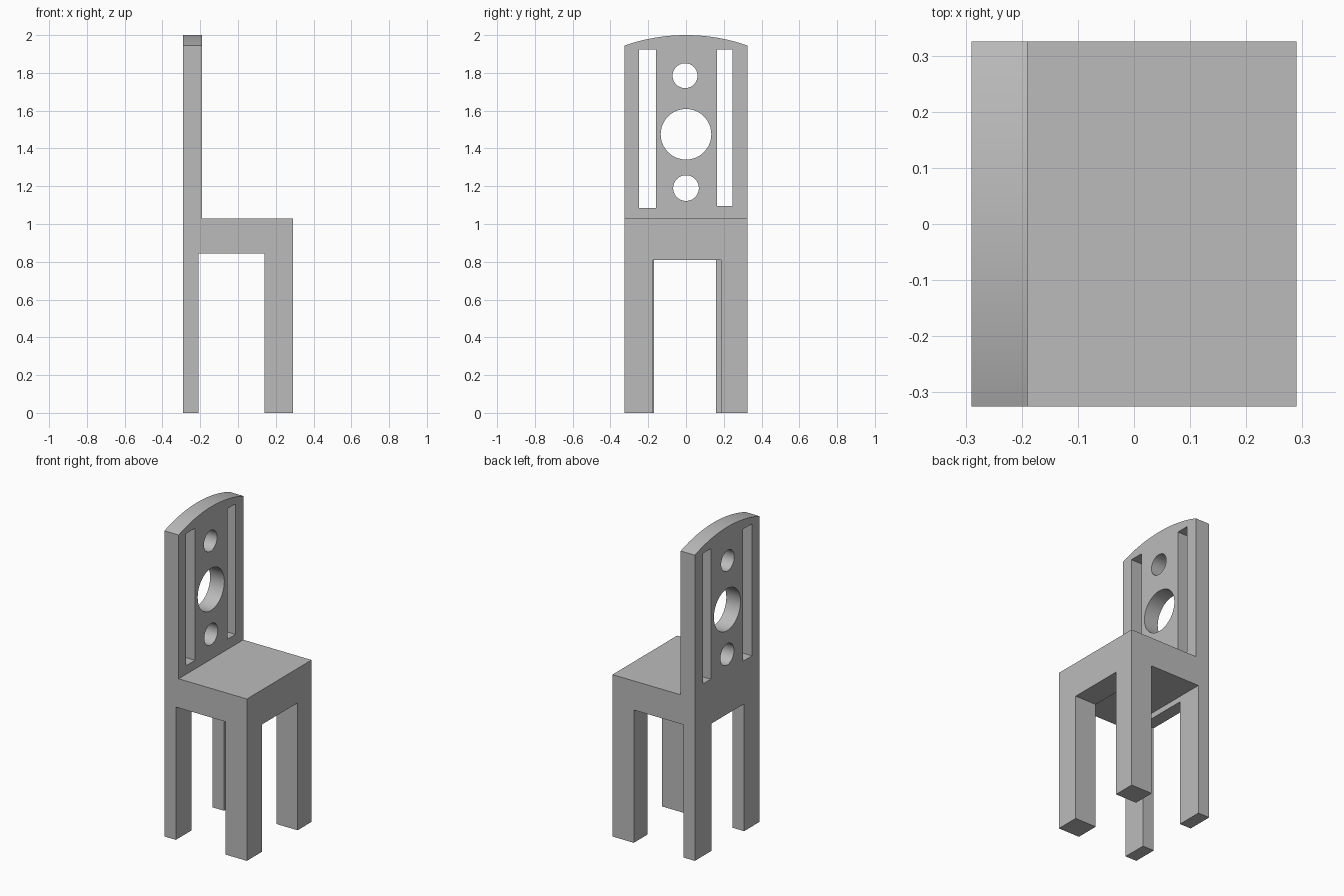
import bpy
import math

cube = bpy.data.objects.get("Cube")
if cube:
    bpy.data.objects.remove(cube, do_unlink=True)

grey = bpy.data.materials.new("plain grey")
grey.use_nodes = True
grey.diffuse_color = (0.5, 0.5, 0.5, 1)
grey.node_tree.nodes["Principled BSDF"].inputs["Base Color"].default_value = (0.5, 0.5, 0.5, 1)

W, H = 0.29, 0.325            # half extents of the seat in x and y
SEAT_TOP, SHOULDER = 1.03, 1.945


def box(name, x, y, z):
    """Box from (min, max) ranges."""
    bpy.ops.mesh.primitive_cube_add(size=1, location=[sum(r) / 2 for r in (x, y, z)])
    ob = bpy.context.object
    ob.name = name
    ob.scale = [r[1] - r[0] for r in (x, y, z)]
    bpy.ops.object.transform_apply(location=True, rotation=True, scale=True)
    return ob


def combine(target, other, operation):
    """Apply a boolean and discard the second object."""
    mod = target.modifiers.new("boolean", "BOOLEAN")
    mod.operation, mod.solver, mod.object = operation, "EXACT", other
    bpy.context.view_layer.objects.active = target
    bpy.ops.object.modifier_apply(modifier=mod.name)
    bpy.data.objects.remove(other, do_unlink=True)


def circle(y, z, r, n=40):
    return [(y + r * math.cos(math.tau * i / n), z + r * math.sin(math.tau * i / n))
            for i in range(n)]


def rect(y0, y1, z0, z1):
    return [(y0, z0), (y1, z0), (y1, z1), (y0, z1)]


def panel(name, loops, x0, x1):
    """Flat plate in the y-z plane; the first loop is the outline, the rest are holes."""
    curve = bpy.data.curves.new(name, "CURVE")
    curve.dimensions, curve.fill_mode = "2D", "BOTH"
    curve.extrude = (x1 - x0) / 2
    for loop in loops:
        spline = curve.splines.new("POLY")
        spline.points.add(len(loop) - 1)
        for point, (y, z) in zip(spline.points, loop):
            point.co = (y, z, 0, 1)
        spline.use_cyclic_u = True
    ob = bpy.data.objects.new(name, curve)
    bpy.context.collection.objects.link(ob)
    ob.location.x = (x0 + x1) / 2
    ob.rotation_euler = (math.pi / 2, 0, math.pi / 2)
    bpy.ops.object.select_all(action="DESELECT")
    ob.select_set(True)
    bpy.context.view_layer.objects.active = ob
    bpy.ops.object.convert(target="MESH")
    ob = bpy.context.object
    bpy.ops.object.transform_apply(location=True, rotation=True, scale=True)
    bpy.ops.object.mode_set(mode="EDIT")
    bpy.ops.mesh.select_all(action="SELECT")
    bpy.ops.mesh.remove_doubles(threshold=0.0001)
    bpy.ops.mesh.normals_make_consistent(inside=False)
    bpy.ops.object.mode_set(mode="OBJECT")
    return ob


# Seat and four legs: a block with crossing tunnels
chair = box("chair", (-W, W), (-H, H), (0, SEAT_TOP))
for x, y, top in [((-0.21, 0.14), (-1, 1), 0.845),
                  ((0, 1), (-0.175, 0.185), 0.81),
                  ((-1, 0), (-0.17, 0.16), 0.81)]:
    combine(chair, box("leg_gap", x, y, (-0.1, top)), "DIFFERENCE")

# Backrest: arched outline, two slots and three round holes
rise = 2 - SHOULDER
radius = (H * H + rise * rise) / (2 * rise)
half = math.asin(H / radius)
arch = [(radius * math.sin(a), 2 - radius + radius * math.cos(a))
        for a in (half * (1 - i / 12) for i in range(25))]
outline = [(-H, SEAT_TOP - 0.1), (H, SEAT_TOP - 0.1)] + arch
holes = [rect(-0.25, -0.16, 1.085, 1.925), rect(0.165, 0.245, 1.095, 1.925),
         circle(-0.005, 1.785, 0.066), circle(0, 1.475, 0.134), circle(0, 1.19, 0.068)]
combine(chair, panel("backrest", [outline] + holes, -W, -0.19), "UNION")

# Finish
chair.data.materials.clear()
chair.data.materials.append(grey)
for face in chair.data.polygons:
    face.material_index = 0
bpy.ops.object.select_all(action="DESELECT")
chair.select_set(True)
bpy.context.view_layer.objects.active = chair
bpy.ops.object.shade_smooth_by_angle(angle=math.radians(30))
